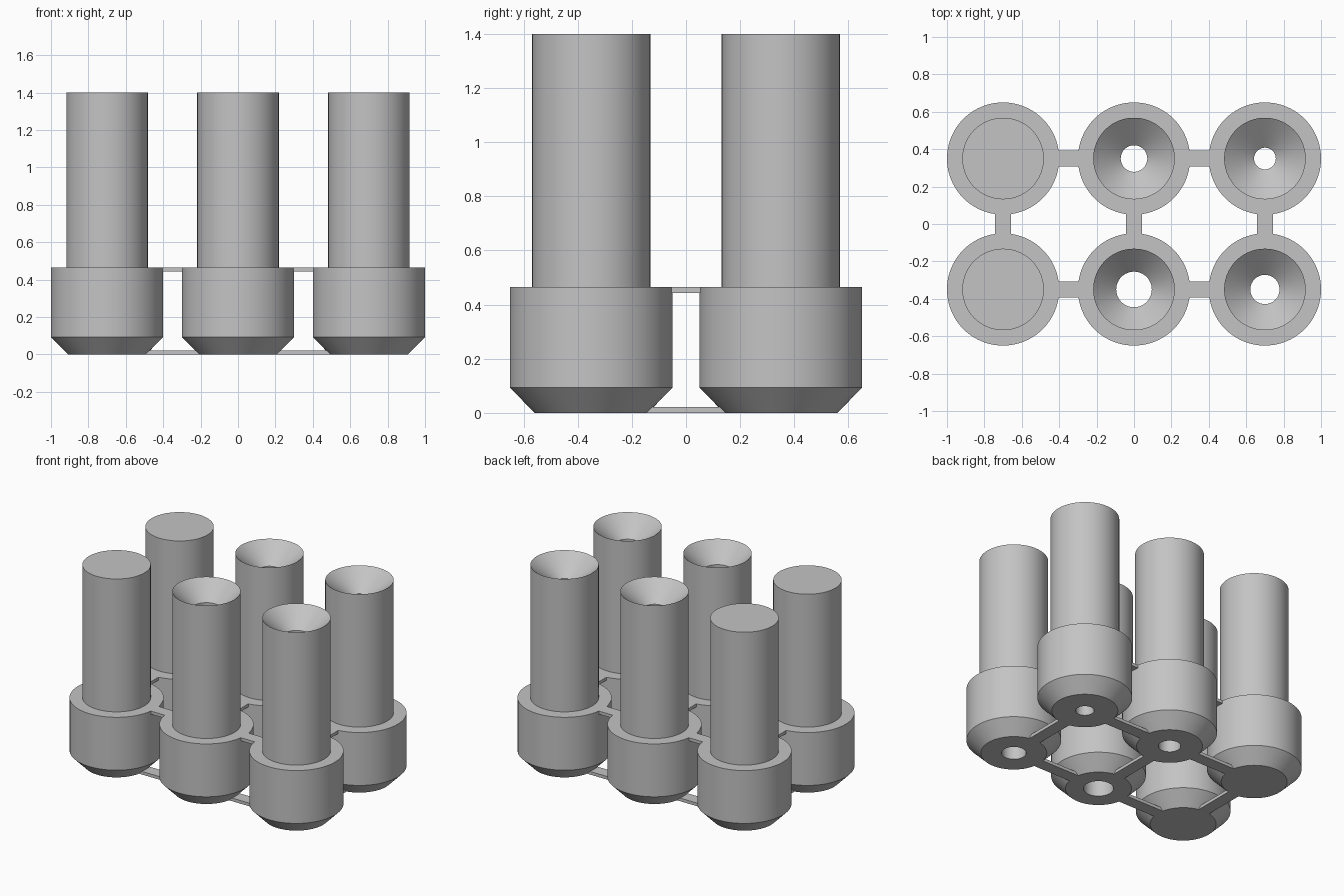
import bpy
import bmesh
from math import radians, tau
from mathutils import Matrix, Vector

if "Cube" in bpy.data.objects:
    bpy.data.objects.remove(bpy.data.objects["Cube"])

grey = bpy.data.materials.new("plain grey")
grey.use_nodes = True
colour = (0.55, 0.55, 0.55, 1)
grey.diffuse_color = colour
grey.node_tree.nodes["Principled BSDF"].inputs["Base Color"].default_value = colour

SPACING, ROW = 0.7, 0.35
HEIGHT, COLLAR_TOP, CHAMFER = 1.4, 0.465, 0.093
COLLAR_R, TUBE_R, FOOT_R = 0.3, 0.218, 0.209
FUNNEL_DEPTH = 0.125
BAR_W, BAR_T = 0.086, 0.022


def add_object(name, bm):
    bmesh.ops.recalc_face_normals(bm, faces=bm.faces)
    mesh = bpy.data.meshes.new(name)
    bm.to_mesh(mesh)
    bm.free()
    mesh.materials.append(grey)
    obj = bpy.data.objects.new(name, mesh)
    bpy.context.collection.objects.link(obj)
    return obj


def make_column(name, x, y, bore):
    """Revolve the column section; a bore of zero leaves it solid."""
    profile = [(FOOT_R, 0), (COLLAR_R, CHAMFER), (COLLAR_R, COLLAR_TOP),
               (TUBE_R, COLLAR_TOP), (TUBE_R, HEIGHT)]
    if bore:
        profile += [(bore, HEIGHT - FUNNEL_DEPTH), (bore, 0), profile[0]]
    else:
        profile = [(0, 0)] + profile + [(0, HEIGHT)]
    bm = bmesh.new()
    verts = [bm.verts.new((r, 0, z)) for r, z in profile]
    edges = [bm.edges.new(pair) for pair in zip(verts, verts[1:])]
    bmesh.ops.spin(bm, geom=verts + edges, cent=(0, 0, 0), axis=(0, 0, 1),
                   angle=tau, steps=80, use_duplicate=False)
    bmesh.ops.remove_doubles(bm, verts=bm.verts, dist=0.0001)
    obj = add_object(name, bm)
    obj.location = (x, y, 0)
    bpy.ops.object.select_all(action="DESELECT")
    obj.select_set(True)
    bpy.context.view_layer.objects.active = obj
    bpy.ops.object.shade_smooth_by_angle(angle=radians(30))


def make_bar(name, x, y, z, length, along_x):
    size = (length, BAR_W, BAR_T) if along_x else (BAR_W, length, BAR_T)
    bm = bmesh.new()
    bmesh.ops.create_cube(bm, size=1, matrix=Matrix.LocRotScale(
        Vector((x, y, z)), None, Vector(size)))
    add_object(name, bm)


# Six collared columns: one solid pair and four with funnelled bores
columns = {"right": (-SPACING, 0, 0), "middle": (0, 0.095, 0.071),
           "left": (SPACING, 0.078, 0.058)}
for side, (x, front_bore, back_bore) in columns.items():
    make_column(f"{side}_front_column", x, -ROW, front_bore)
    make_column(f"{side}_back_column", x, ROW, back_bore)

# Thin tie bars at the foot and at the collar top
for level, z, radius in (("lower", BAR_T / 2, FOOT_R),
                         ("upper", COLLAR_TOP - BAR_T / 2, COLLAR_R)):
    length = SPACING - 2 * (radius - 0.01)
    for side, (x, _, _) in columns.items():
        make_bar(f"{level}_{side}_cross_bar", x, 0, z, length, False)
    for row, y in (("front", -ROW), ("back", ROW)):
        for side, x in (("right", -SPACING / 2), ("left", SPACING / 2)):
            make_bar(f"{level}_{row}_{side}_bar", x, y, z, length, True)
